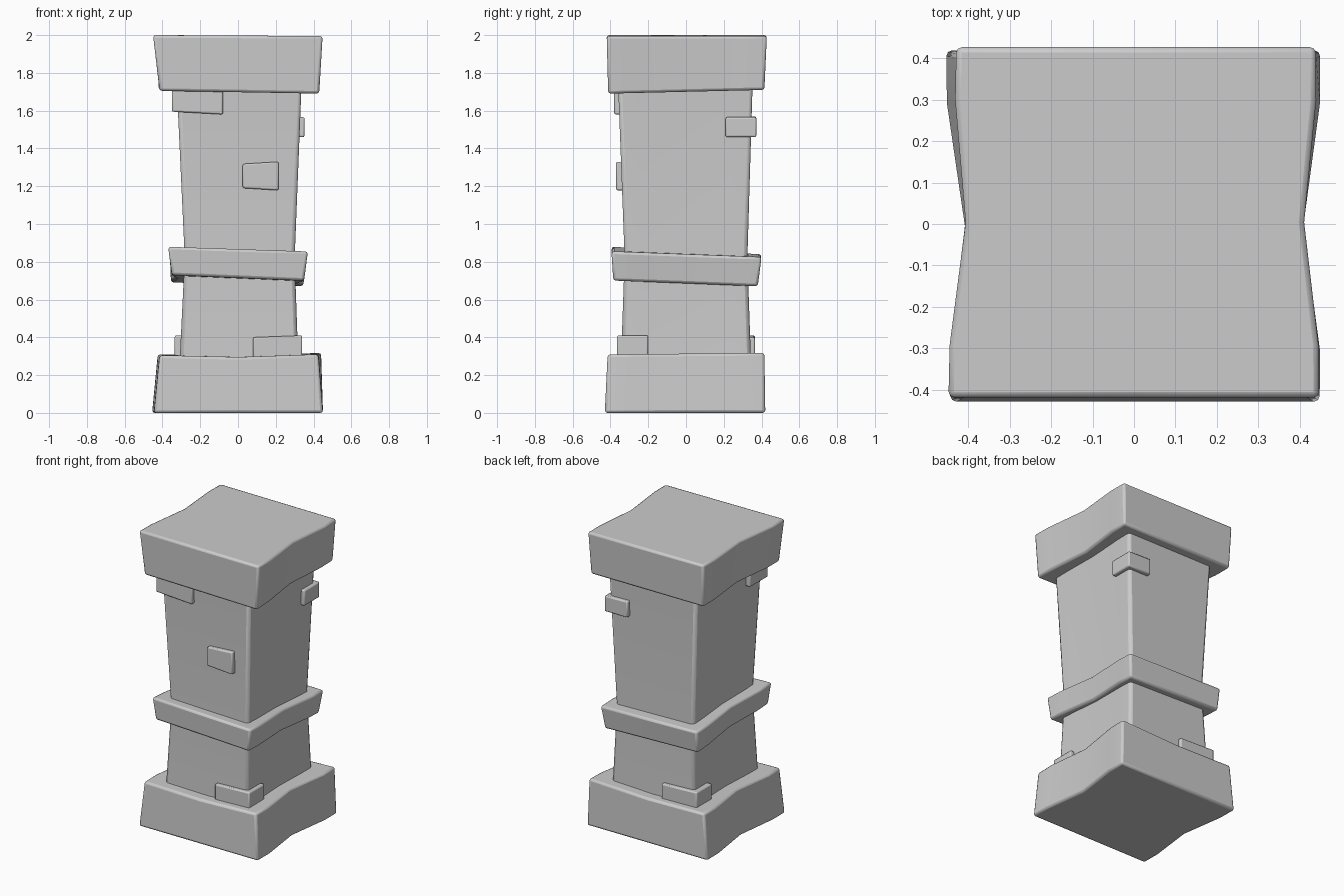
import bpy, bmesh
from mathutils import Vector

if "Cube" in bpy.data.objects:
    bpy.data.objects.remove(bpy.data.objects["Cube"])

U = (0, 0.5, 1)              # steps across x
V = (0, 0.15, 0.5, 0.85, 1)  # steps across y


def slab(name, layers, pinch=0.0, dip=0.0, bevel=0.014):
    """Stack of four-cornered layers (front-left, front-right, back-left, back-right).
    pinch pulls the middle of both x sides inward, dip sags the top edge's middle."""
    bm = bmesh.new()
    grids = []
    for k, layer in enumerate(layers):
        fl, fr, bl, br = [Vector(c) for c in layer]
        grid = {}
        for i, u in enumerate(U):
            for j, v in enumerate(V):
                p = fl.lerp(fr, u).lerp(bl.lerp(br, u), v)
                if v == 0.5:
                    p.x += pinch * (1 - 2 * u)
                if u == 0.5 and k == len(layers) - 1:
                    p.z -= dip
                grid[i, j] = bm.verts.new(p)
        grids.append(grid)
    nu, nv = len(U) - 1, len(V) - 1
    # end caps
    for g in (grids[0], grids[-1]):
        for i in range(nu):
            for j in range(nv):
                bm.faces.new((g[i, j], g[i + 1, j], g[i + 1, j + 1], g[i, j + 1]))
    # side walls
    rim = ([(i, 0) for i in range(nu)] + [(nu, j) for j in range(nv)]
           + [(i, nv) for i in range(nu, 0, -1)] + [(0, j) for j in range(nv, 0, -1)])
    for a, b in zip(grids, grids[1:]):
        for p, q in zip(rim, rim[1:] + rim[:1]):
            bm.faces.new((a[p], a[q], b[q], b[p]))
    # unused inner points of middle layers
    bmesh.ops.delete(bm, geom=[v for v in bm.verts if not v.link_faces], context='VERTS')
    bmesh.ops.recalc_face_normals(bm, faces=bm.faces)
    mesh = bpy.data.meshes.new(name)
    bm.to_mesh(mesh)
    bm.free()
    ob = bpy.data.objects.new(name, mesh)
    bpy.context.collection.objects.link(ob)
    mod = ob.modifiers.new("rounded_edges", 'BEVEL')
    mod.width = bevel
    mod.segments = 2
    mod.limit_method = 'ANGLE'
    mod.angle_limit = 0.7
    bpy.ops.object.select_all(action='DESELECT')
    ob.select_set(True)
    bpy.context.view_layer.objects.active = ob
    bpy.ops.object.shade_smooth_by_angle(angle=0.7)
    return ob


def rect(x0, x1, y0, y1, z):
    return [(x0, y0, z), (x1, y0, z), (x0, y1, z), (x1, y1, z)]


def brick(name, x, y, z0, z1):
    """Small stone; z0 and z1 are (left, right) heights."""
    slab(name, [[(x[i], y[j], z[i]) for j in (0, 1) for i in (0, 1)] for z in (z0, z1)],
         bevel=0.008)


# base block
slab("base", [
    [(-0.445, -0.43, 0), (0.45, -0.43, 0), (-0.455, 0.42, 0), (0.45, 0.42, 0)],
    [(-0.415, -0.415, 0.305), (0.425, -0.415, 0.31), (-0.425, 0.415, 0.31), (0.44, 0.415, 0.318)],
], pinch=0.04, dip=0.012)

# shaft, narrowest just under half height
slab("shaft", [
    rect(-0.31, 0.32, -0.345, 0.345, 0.25),
    rect(-0.282, 0.30, -0.325, 0.325, 0.82),
    rect(-0.325, 0.337, -0.36, 0.353, 1.75),
], pinch=0.01, bevel=0.02)

# tilted band
slab("band", [
    [(-0.35, -0.385, 0.73), (0.35, -0.385, 0.70), (-0.355, 0.38, 0.69), (0.345, 0.38, 0.67)],
    [(-0.37, -0.395, 0.88), (0.37, -0.395, 0.855), (-0.36, 0.40, 0.84), (0.365, 0.40, 0.825)],
], pinch=0.025)

# cap block
slab("cap", [
    [(-0.415, -0.412, 1.705), (0.43, -0.412, 1.69), (-0.42, 0.415, 1.71), (0.425, 0.415, 1.71)],
    [(-0.45, -0.42, 2.0), (0.448, -0.42, 1.995), (-0.43, 0.428, 2.0), (0.44, 0.428, 1.995)],
], pinch=0.032)

# protruding stones
brick("upper_left_stone", (-0.35, -0.08), (-0.38, -0.19), (1.595, 1.58), (1.74, 1.74))
brick("front_stone", (0.025, 0.215), (-0.37, -0.30), (1.19, 1.178), (1.318, 1.33))
brick("back_right_stone", (0.18, 0.352), (0.21, 0.372), (1.46, 1.46), (1.57, 1.565))
brick("lower_front_stone", (0.08, 0.34), (-0.365, -0.2), (0.27, 0.27), (0.4, 0.41))
brick("lower_back_stone", (-0.335, -0.07), (0.2, 0.365), (0.27, 0.27), (0.41, 0.4))
